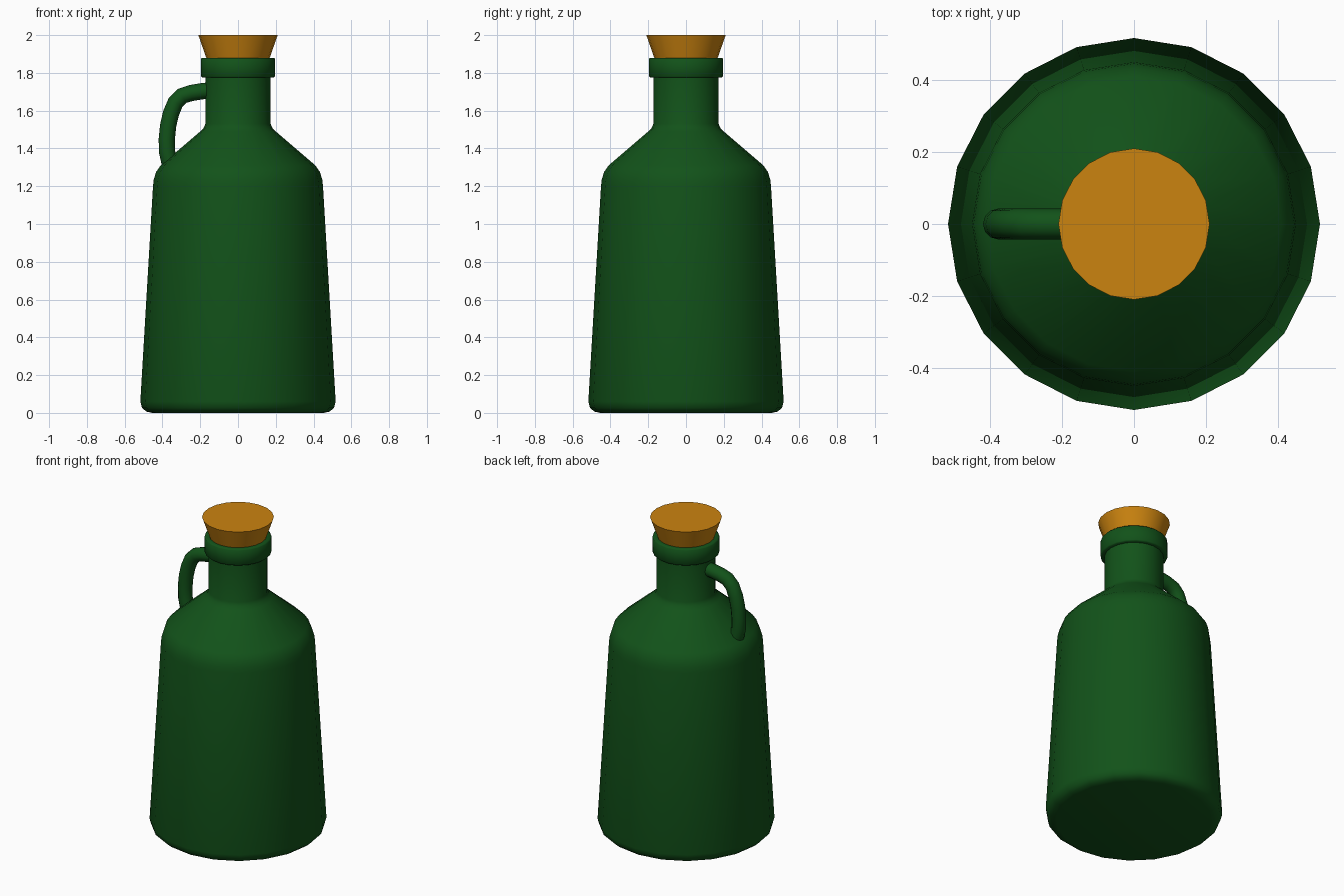
import bpy, bmesh
from math import sin, cos, tau, radians
from mathutils import Vector

if "Cube" in bpy.data.objects:
    bpy.data.objects.remove(bpy.data.objects["Cube"])

SIDES = 20


def material(name, color):
    m = bpy.data.materials.new(name)
    m.diffuse_color = color
    m.use_nodes = True
    m.node_tree.nodes["Principled BSDF"].inputs["Base Color"].default_value = m.diffuse_color
    return m


def loft(name, rings, mat):
    """Skin a list of point rings, capping both ends."""
    bm = bmesh.new()
    loops = [[bm.verts.new(p) for p in ring] for ring in rings]
    n = len(loops[0])
    for a, b in zip(loops, loops[1:]):
        for i in range(n):
            j = (i + 1) % n
            bm.faces.new((a[i], a[j], b[j], b[i]))
    bm.faces.new(loops[0])
    bm.faces.new(loops[-1])
    bmesh.ops.recalc_face_normals(bm, faces=bm.faces)
    mesh = bpy.data.meshes.new(name)
    bm.to_mesh(mesh)
    bm.free()
    mesh.materials.append(mat)
    ob = bpy.data.objects.new(name, mesh)
    bpy.context.collection.objects.link(ob)
    bpy.ops.object.select_all(action='DESELECT')
    ob.select_set(True)
    bpy.context.view_layer.objects.active = ob
    bpy.ops.object.shade_smooth_by_angle(angle=radians(50))
    return ob


def lathe(name, profile, mat):
    """Revolve (radius, height) pairs around z."""
    rings = [[(r * cos(tau * i / SIDES), r * sin(tau * i / SIDES), z)
              for i in range(SIDES)] for r, z in profile]
    return loft(name, rings, mat)


def tube(name, path, radius, mat, sides=12):
    """Sweep a circle along (x, z) points in the y = 0 plane."""
    pts = [Vector((x, 0, z)) for x, z in path]
    side = Vector((0, 1, 0))
    rings = []
    for k, p in enumerate(pts):
        t = (pts[min(k + 1, len(pts) - 1)] - pts[max(k - 1, 0)]).normalized()
        up = t.cross(side)
        rings.append([p + radius * (cos(tau * i / sides) * side + sin(tau * i / sides) * up)
                      for i in range(sides)])
    return loft(name, rings, mat)


glass = material("green_glass", (0.006, 0.085, 0.01, 1))
cork = material("cork", (0.6, 0.23, 0.005, 1))

# Bottle: rounded base, tapered body, sloped shoulder, neck
lathe("bottle_body", [
    (0.455, 0), (0.485, 0.007), (0.508, 0.026), (0.517, 0.06),
    (0.45, 1.2), (0.446, 1.235), (0.434, 1.275), (0.41, 1.31),
    (0.2, 1.49), (0.182, 1.508), (0.173, 1.53), (0.173, 1.79)], glass)

# Lip collar, open at the mouth
lathe("bottle_lip", [
    (0.165, 1.775), (0.19, 1.775), (0.196, 1.781), (0.196, 1.874),
    (0.19, 1.88), (0.163, 1.88), (0.158, 1.8)], glass)

# Handle from neck to shoulder
tube("handle", [
    (-0.14, 1.708), (-0.19, 1.703), (-0.25, 1.693), (-0.296, 1.678), (-0.331, 1.643),
    (-0.355, 1.585), (-0.37, 1.52), (-0.377, 1.45), (-0.376, 1.385),
    (-0.362, 1.32), (-0.335, 1.26)], 0.043, glass)

# Tapered stopper
lathe("stopper", [(0.125, 1.76), (0.168, 1.88), (0.21, 2.0)], cork)
